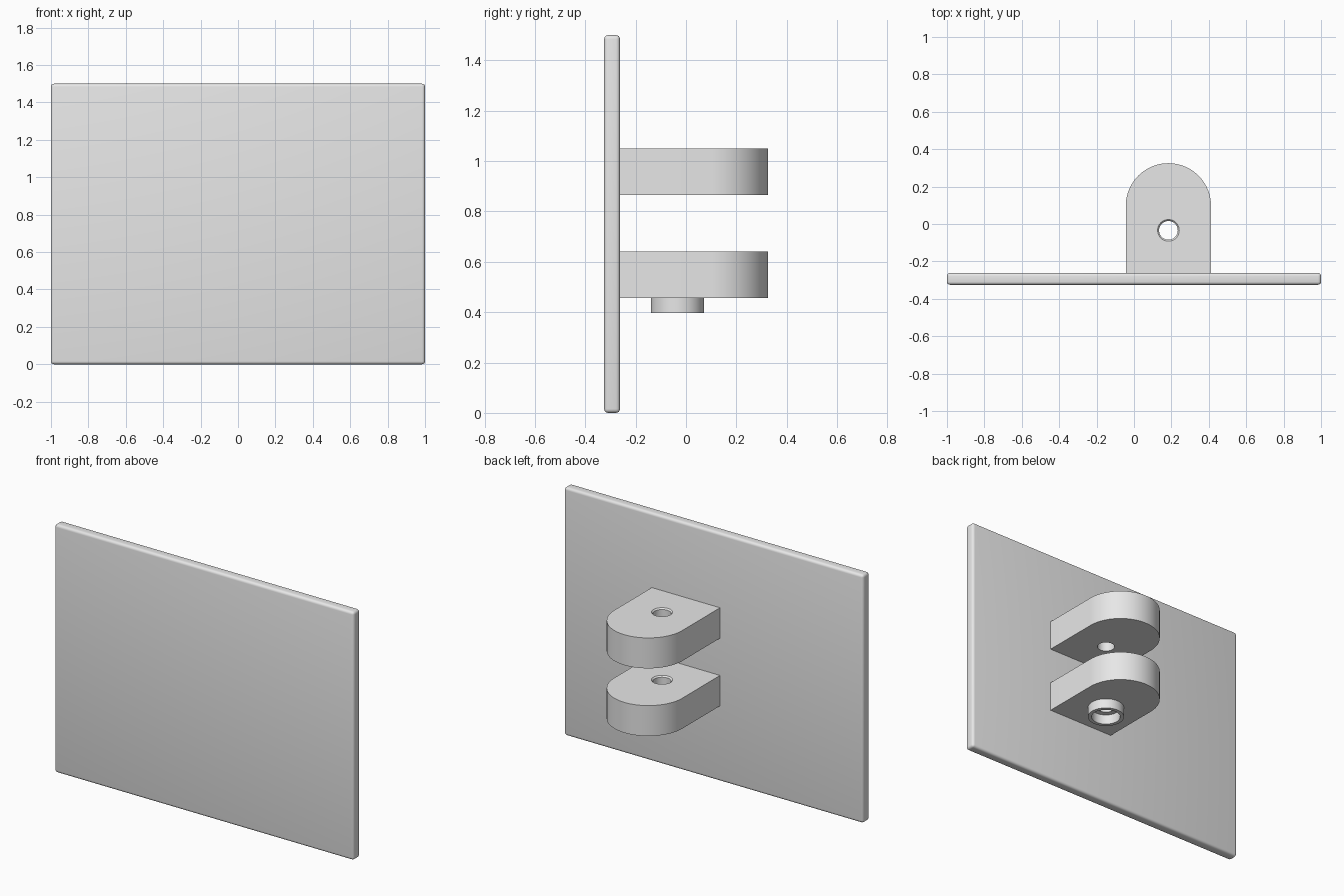
import bpy
import bmesh
import math
from mathutils import Matrix, Vector

default = bpy.data.objects.get("Cube")
if default:
    bpy.data.objects.remove(default, do_unlink=True)

grey = bpy.data.materials.new("light_grey")
grey.use_nodes = True
grey.diffuse_color = (0.8, 0.8, 0.8, 1)
grey.node_tree.nodes["Principled BSDF"].inputs["Base Color"].default_value = grey.diffuse_color

PLATE_BACK, LUG_X, LUG_R, LUG_TIP = -0.262, 0.184, 0.228, 0.325
HOLE = Vector((LUG_X, -0.034, 0))
HOLE_R, RIM = 0.05, 0.008
LUG_H = 0.184


def finish(name, bm):
    """Turn a bmesh into a named grey object."""
    bmesh.ops.recalc_face_normals(bm, faces=bm.faces)
    mesh = bpy.data.meshes.new(name)
    bm.to_mesh(mesh)
    bm.free()
    mesh.materials.append(grey)
    obj = bpy.data.objects.new(name, mesh)
    bpy.context.scene.collection.objects.link(obj)
    return obj


def apply_modifiers(obj):
    graph = bpy.context.evaluated_depsgraph_get()
    mesh = bpy.data.meshes.new_from_object(obj.evaluated_get(graph))
    obj.modifiers.clear()
    obj.data = mesh


def smooth(obj):
    bpy.ops.object.select_all(action='DESELECT')
    obj.select_set(True)
    bpy.context.view_layer.objects.active = obj
    bpy.ops.object.shade_smooth_by_angle(angle=math.radians(30))


def lathe(name, profile, closed, steps=48):
    """Revolve (radius, z) points about the pin axis."""
    bm = bmesh.new()
    verts = [bm.verts.new(HOLE + Vector((r, 0, z))) for r, z in profile]
    pairs = list(zip(verts, verts[1:]))
    if closed:
        pairs.append((verts[-1], verts[0]))
    edges = [bm.edges.new(p) for p in pairs]
    bmesh.ops.spin(bm, geom=verts + edges, cent=HOLE, axis=(0, 0, 1),
                   angle=math.tau, steps=steps)
    bmesh.ops.remove_doubles(bm, verts=bm.verts, dist=0.0001)
    return finish(name, bm)


# Flat plate with softly rounded edges
bm = bmesh.new()
thickness = LUG_TIP + PLATE_BACK
bmesh.ops.create_cube(bm, size=1, matrix=Matrix.Translation((0, PLATE_BACK - thickness / 2, 0.75))
                      @ Matrix.Diagonal((2, thickness, 1.5, 1)))
bmesh.ops.bevel(bm, geom=bm.edges[:], offset=0.016, segments=4, profile=0.5, affect='EDGES')
smooth(finish("plate", bm))


def make_lug(name, z):
    """Round-ended lug with a pin hole chamfered at its top rim."""
    bm = bmesh.new()
    left, right = LUG_X - LUG_R, LUG_X + LUG_R
    outline = [(left, PLATE_BACK - 0.01), (right, PLATE_BACK - 0.01)]
    for i in range(41):
        a = math.pi * i / 40
        outline.append((LUG_X + LUG_R * math.cos(a), LUG_TIP - LUG_R + LUG_R * math.sin(a)))
    base = bm.faces.new([bm.verts.new((x, y, z)) for x, y in outline])
    top = bmesh.ops.extrude_face_region(bm, geom=[base])["geom"]
    bmesh.ops.translate(bm, vec=(0, 0, LUG_H),
                        verts=[v for v in top if isinstance(v, bmesh.types.BMVert)])
    lug = finish(name, bm)

    top_z = z + LUG_H
    cutter = lathe("hole_cutter", [(0, z - 0.1), (HOLE_R, z - 0.1), (HOLE_R, top_z - RIM),
                                   (HOLE_R + RIM, top_z), (HOLE_R + RIM, top_z + 0.1),
                                   (0, top_z + 0.1)], False)
    cutter.hide_render = True
    cut = lug.modifiers.new("pin_hole", 'BOOLEAN')
    cut.operation, cut.solver, cut.object = 'DIFFERENCE', 'EXACT', cutter
    apply_modifiers(lug)
    bpy.data.objects.remove(cutter, do_unlink=True)
    smooth(lug)


make_lug("lower_lug", 0.457)
make_lug("upper_lug", 0.866)

# Thin collar under the lower lug
collar = lathe("collar", [(0.083, 0.396), (0.105, 0.396), (0.105, 0.457), (0.083, 0.457)], True)
smooth(collar)
